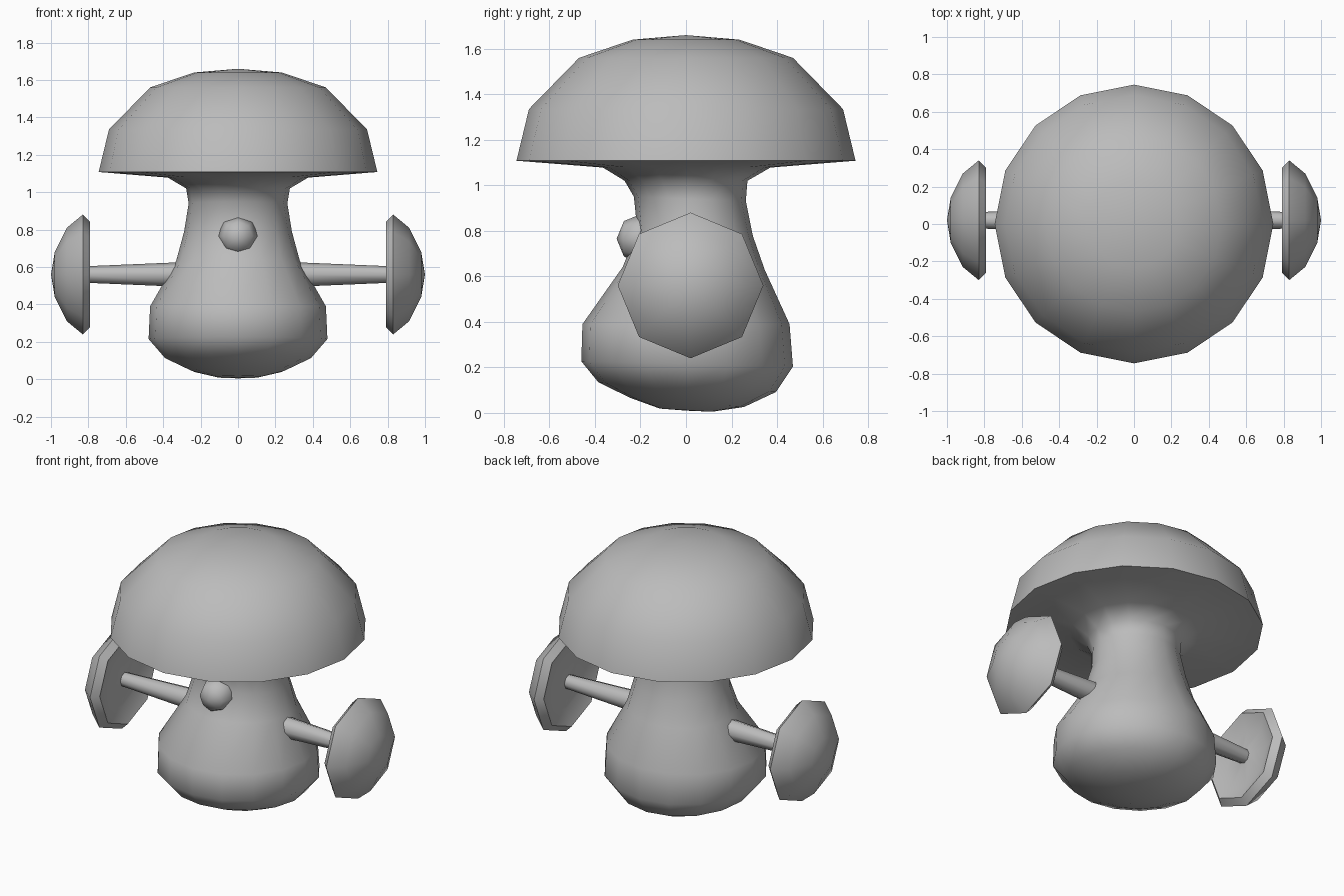
import bpy, bmesh
from math import sin, cos, pi, radians
from mathutils import Matrix, Vector

cube = bpy.data.objects.get("Cube")
if cube:
    bpy.data.objects.remove(cube, do_unlink=True)

grey = bpy.data.materials.new("plain grey")
grey.use_nodes = True
grey.diffuse_color = (0.5, 0.5, 0.5, 1)
grey.node_tree.nodes["Principled BSDF"].inputs["Base Color"].default_value = (0.5, 0.5, 0.5, 1)


def finish(bm, name, matrix=None, angle=65):
    """Turn a bmesh into a smooth shaded object."""
    if matrix:
        bm.transform(matrix)
    bmesh.ops.recalc_face_normals(bm, faces=bm.faces)
    mesh = bpy.data.meshes.new(name)
    bm.to_mesh(mesh)
    bm.free()
    mesh.materials.append(grey)
    obj = bpy.data.objects.new(name, mesh)
    bpy.context.collection.objects.link(obj)
    bpy.ops.object.select_all(action='DESELECT')
    obj.select_set(True)
    bpy.context.view_layer.objects.active = obj
    bpy.ops.object.shade_smooth_by_angle(angle=radians(angle))
    return obj


def lathe(rings, sides):
    """Skin rings of (z, x radius, y radius, y centre, tilt); zero radius is a pole."""
    bm = bmesh.new()
    loops = []
    for z, rx, ry, yc, tilt in rings:
        loop = []
        for i in range(sides if rx > 0 else 1):
            a = 2 * pi * i / sides
            y = ry * sin(a)
            loop.append(bm.verts.new((rx * cos(a), yc + y, z + tilt * y)))
        loops.append(loop)
    for low, high in zip(loops, loops[1:]):
        for i in range(sides):
            j = (i + 1) % sides
            corners = [low[i % len(low)], low[j % len(low)],
                       high[j % len(high)], high[i % len(high)]]
            bm.faces.new(list(dict.fromkeys(corners)))
    return bm


def round_rings(profile):
    return [(z, r, r, 0, 0) for r, z in profile]


# Body: bulb with a slightly tilted base and a neck bent to the back
stem = [(0.01, 0, 0, 0, 0),
        (0.012, 0.115, 0.115, 0, -0.06),
        (0.046, 0.25, 0.25, 0.005, -0.08),
        (0.113, 0.39, 0.39, 0.005, -0.055),
        (0.215, 0.478, 0.465, 0.005, -0.025),
        (0.39, 0.47, 0.455, 0, 0),
        (0.635, 0.33, 0.312, 0.034, -0.02),
        (0.79, 0.288, 0.254, 0.04, -0.05),
        (0.94, 0.264, 0.246, 0.017, -0.04),
        (1.02, 0.277, 0.27, 0, 0),
        (1.078, 0.375, 0.368, 0.003, 0)]

# Cap: underside, rim and dome continue from the neck
cap = round_rings([(0.745, 1.108), (0.69, 1.335), (0.47, 1.56), (0.235, 1.64), (0, 1.66)])
finish(lathe(stem + cap, 16), "mushroom_body_and_cap")

# Nose
bm = bmesh.new()
bmesh.ops.create_uvsphere(bm, u_segments=8, v_segments=4, radius=0.11)
finish(bm, "nose", Matrix.Translation((0, -0.195, 0.765)) @ Matrix.Rotation(pi / 2, 4, 'X'))

# Arms and the small caps at their ends, turned outwards on each side
small_cap = [(0, 0.81), (0.05, 0.81), (0.18, 0.83), (0.28, 0.79), (0.32, 0.83),
             (0.25, 0.915), (0.12, 0.98), (0, 1.0)]
arm = [(0, 0.32), (0.065, 0.32), (0.043, 0.84), (0, 0.84)]
for side, sign in (("left", 1), ("right", -1)):
    turn = Matrix.Translation((0, 0.02, 0.56)) @ Matrix.Rotation(sign * pi / 2, 4, 'Y')
    finish(lathe(round_rings(small_cap), 8), side + "_hand_cap", turn)
    finish(lathe(round_rings(arm), 8), side + "_arm", turn)
